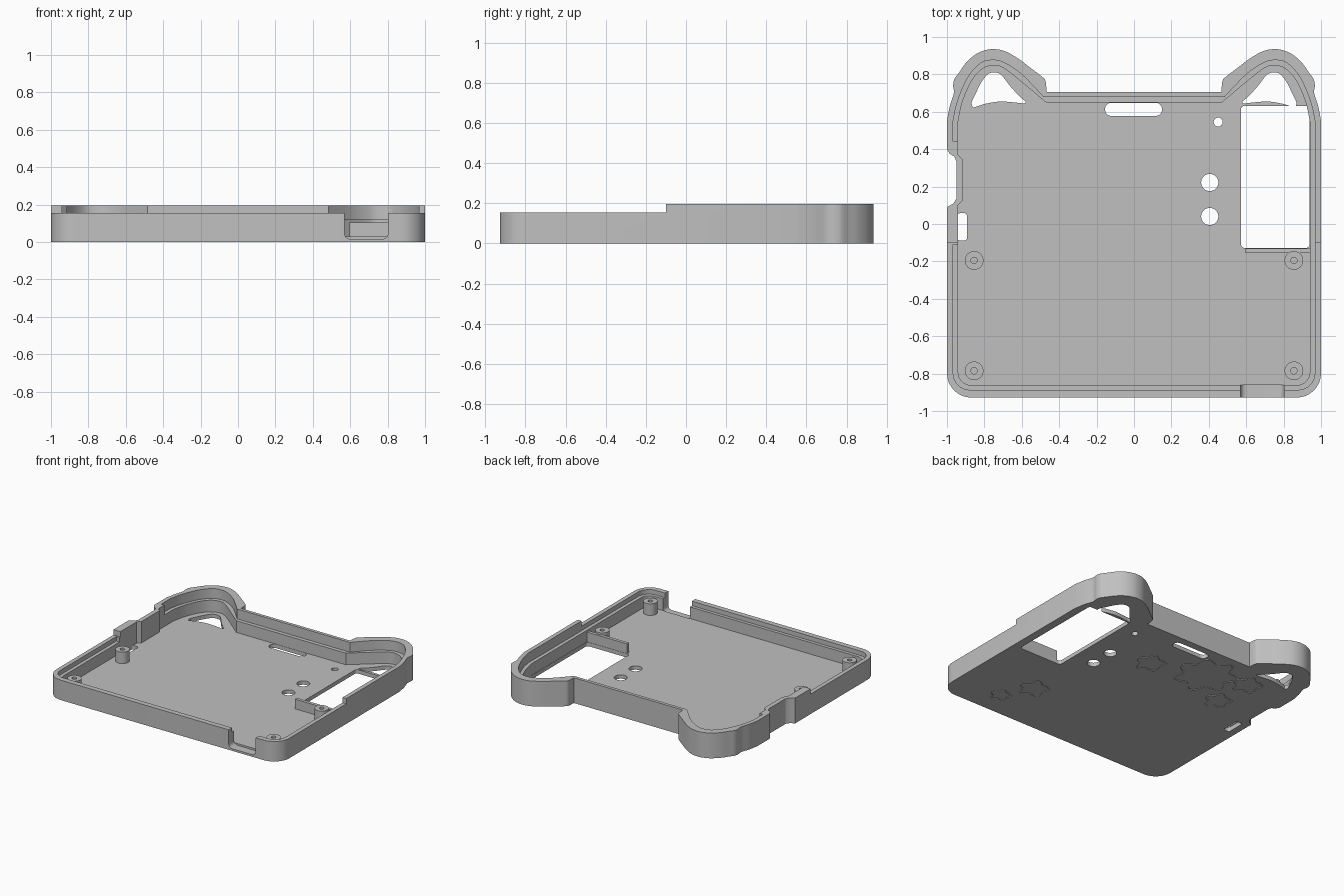
import bpy, bmesh, math
from mathutils import Vector

cube = bpy.data.objects.get("Cube")
if cube:
    bpy.data.objects.remove(cube)

grey = bpy.data.materials.new("plain grey")
grey.use_nodes = True
COLOUR = (0.53, 0.53, 0.53, 1)
grey.diffuse_color = COLOUR
grey.node_tree.nodes["Principled BSDF"].inputs["Base Color"].default_value = COLOUR

FLOOR, LEDGE, LOW, HIGH = 0.03, 0.12, 0.155, 0.196


def prism(name, pts, z0, z1):
    """Extrude a closed outline between two heights."""
    bm = bmesh.new()
    face = bm.faces.new([bm.verts.new((p[0], p[1], z0)) for p in pts])
    new = bmesh.ops.extrude_face_region(bm, geom=[face])["geom"]
    top = [v for v in new if isinstance(v, bmesh.types.BMVert)]
    bmesh.ops.translate(bm, verts=top, vec=(0, 0, z1 - z0))
    bmesh.ops.recalc_face_normals(bm, faces=bm.faces)
    mesh = bpy.data.meshes.new(name)
    bm.to_mesh(mesh)
    bm.free()
    mesh.materials.append(grey)
    obj = bpy.data.objects.new(name, mesh)
    bpy.context.collection.objects.link(obj)
    return obj


def activate(obj):
    bpy.ops.object.select_all(action="DESELECT")
    obj.select_set(True)
    bpy.context.view_layer.objects.active = obj


def cut(target, cutter):
    mod = target.modifiers.new("cut", "BOOLEAN")
    mod.operation, mod.solver, mod.object = "DIFFERENCE", "EXACT", cutter
    activate(target)
    bpy.ops.object.modifier_apply(modifier=mod.name)
    bpy.data.objects.remove(cutter)


def smooth(obj):
    activate(obj)
    bpy.ops.object.shade_smooth_by_angle(angle=math.radians(30))


def arc(cx, cy, r, a0, a1, n=8):
    return [(cx + r * math.cos(math.radians(a0 + (a1 - a0) * i / n)),
             cy + r * math.sin(math.radians(a0 + (a1 - a0) * i / n))) for i in range(n + 1)]


def circle(cx, cy, r, n=32):
    return arc(cx, cy, r, 0, 360, n)[:-1]


def rounded(x0, y0, x1, y1, r):
    return (arc(x1 - r, y0 + r, r, -90, 0) + arc(x1 - r, y1 - r, r, 0, 90)
            + arc(x0 + r, y1 - r, r, 90, 180) + arc(x0 + r, y0 + r, r, 180, 270))


def spline(pts, n=4):
    """Smooth curve through the points."""
    p = [Vector(q) for q in [pts[0]] + pts + [pts[-1]]]
    out = []
    for a, b, c, d in zip(p, p[1:], p[2:], p[3:]):
        for i in range(n):
            t = i / n
            out.append(tuple(0.5 * (2 * b + (c - a) * t + (2 * a - 5 * b + 4 * c - d) * t ** 2
                                    + (3 * b - a - 3 * c + d) * t ** 3)))
    return out + [pts[-1]]


def mirror(pts):
    return [(-x, y) for x, y in reversed(pts)]


def outline(half_width, front, radius, ear, notch):
    """Rounded front corners, an ear on each back corner, a notch in one side."""
    corner = arc(half_width - radius, front + radius, radius, -90, 0)
    ear = spline(ear)
    return corner + ear + mirror(ear) + notch + mirror(corner)


# Outlines of the outer wall, the lip and the inner wall
outer = outline(1.0, -0.928, 0.13, [
    (1, .55), (.985, .63), (.963, .7), (.967, .74), (.96, .775), (.935, .81), (.9, .86),
    (.85, .905), (.8, .928), (.75, .935), (.69, .924), (.62, .885), (.55, .832), (.495, .79),
    (.473, .765), (.468, .705)],
    [(-1, .4), (-.985, .375), (-.96, .36), (-.95, .335), (-.95, .135), (-.965, .11), (-1, .09)])
lip = outline(0.967, -0.887, 0.09, [
    (.967, .55), (.945, .65), (.89, .78), (.82, .86), (.75, .876), (.69, .86),
    (.6, .8), (.485, .68)],
    [(-.967, .44), (-.94, .44), (-.94, .37), (-.915, .345), (-.915, .125), (-.94, .1),
     (-.94, -.11), (-.967, -.11)])
inner = outline(0.94, -0.862, 0.07, [
    (.94, .55), (.915, .66), (.865, .77), (.81, .83), (.75, .848), (.7, .835),
    (.62, .775), (.47, .65)],
    [(-.94, .37), (-.915, .345), (-.915, .125), (-.94, .1)])

# Tray body with a stepped rim, lower towards the front
tray = prism("tray_body", outer, 0, HIGH)
cut(tray, prism("cavity", inner, FLOOR, 1))
cut(tray, prism("rim_recess", lip, LEDGE, 1))
cut(tray, prism("front_drop", rounded(-2, -2, 2, -0.1, 0.01), LOW, 1))

# Openings through the floor
ear_hole = spline([(.86, .622), (.868, .65), (.845, .7), (.815, .76), (.78, .802), (.745, .81),
                   (.71, .797), (.66, .735), (.61, .68), (.58, .655), (.59, .645),
                   (.64, .65), (.72, .655), (.8, .642)])
openings = [
    ear_hole, mirror(ear_hole),
    rounded(.572, -.128, .938, .632, .02),
    rounded(-.155, .578, .15, .648, .034),
    rounded(-.945, -.088, -.893, .058, .015),
    circle(.405, .222, .046), circle(.405, .04, .046), circle(.45, .545, .024),
]
for pts in openings:
    cut(tray, prism("opening", pts, -0.1, FLOOR + 0.005))

# Port notch in the front wall, with rounded lower corners
port = prism("port", rounded(.57, .016, .802, .5, .03), -0.06, 0.06)
for v in port.data.vertices:
    x, z, y = v.co
    v.co = (x, -0.92 + y, z)
bm = bmesh.new()
bm.from_mesh(port.data)
bmesh.ops.recalc_face_normals(bm, faces=bm.faces)
bm.to_mesh(port.data)
bm.free()
cut(tray, port)


# Shallow engraved blossom outlines on the underside
def blossom(cx, cy, r, lobes):
    return [(cx + r * (1 + .16 * math.cos(lobes * a)) * math.cos(a),
             cy + r * (1 + .16 * math.cos(lobes * a)) * math.sin(a))
            for a in (i * math.tau / 60 for i in range(60))]


for cx, cy, r, lobes in [(-.31, .42, .2, 7), (-.62, .5, .1, 5), (-.6, .2, .09, 5),
                         (.1, .3, .1, 5), (.5, -.5, .1, 5), (.62, -.72, .07, 5)]:
    groove = prism("groove", blossom(cx, cy, r, lobes), -0.02, 0.005)
    cut(groove, prism("core", blossom(cx, cy, r - .012, lobes), -0.1, 0.1))
    cut(tray, groove)
smooth(tray)

# Screw posts
for side, sx in (("left", 1), ("right", -1)):
    for place, y in (("front", -.785), ("middle", -.195)):
        post = prism(f"screw_post_{place}_{side}", circle(sx * .855, y, .05), FLOOR - .005, LEDGE)
        cut(post, prism("screw_hole", circle(sx * .855, y, .017, 20), FLOOR + .005, 1))
        smooth(post)

# Low wall in front of the large opening
prism("window_wall", [(.597, -.155), (.95, -.155), (.95, -.13), (.597, -.13)], FLOOR - .005, .105)
